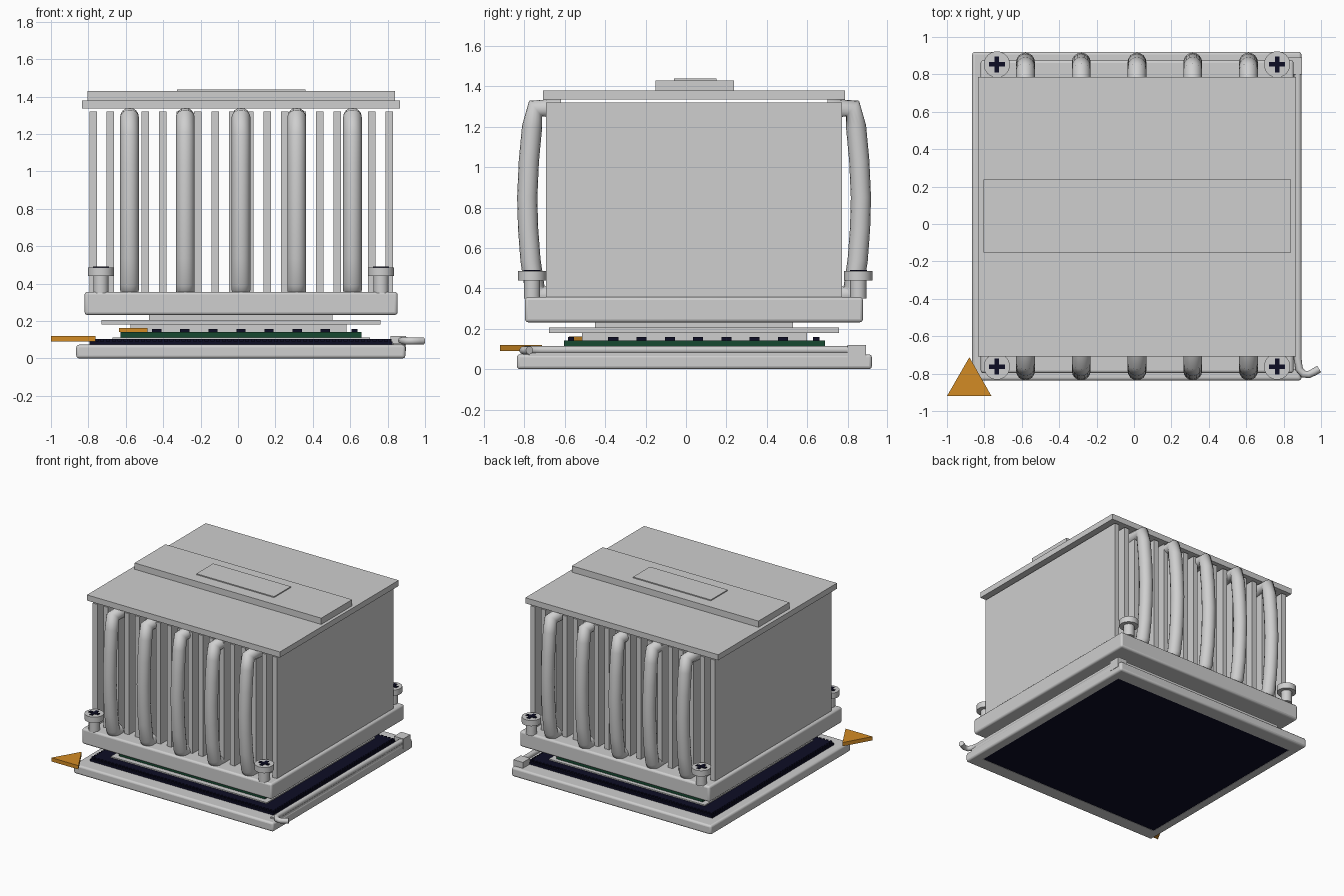
import bpy
import bmesh
from mathutils import Matrix, Vector

old = bpy.data.objects.get("Cube")
if old:
    bpy.data.objects.remove(old, do_unlink=True)


def material(name, color):
    m = bpy.data.materials.new(name)
    m.use_nodes = True
    m.diffuse_color = (*color, 1)
    m.node_tree.nodes["Principled BSDF"].inputs["Base Color"].default_value = (*color, 1)
    return m


GREY = material("light_grey", (0.62, 0.62, 0.62))
DARK = material("near_black_blue", (0.004, 0.004, 0.018))
GREEN = material("board_green", (0.008, 0.065, 0.03))
GOLD = material("gold", (0.65, 0.26, 0.018))


def finish(name, bm, mat):
    mesh = bpy.data.meshes.new(name)
    bmesh.ops.recalc_face_normals(bm, faces=bm.faces)
    bm.to_mesh(mesh)
    bm.free()
    ob = bpy.data.objects.new(name, mesh)
    bpy.context.collection.objects.link(ob)
    mesh.materials.append(mat)
    return ob


def add_box(bm, x, y, z):
    size = [b - a for a, b in (x, y, z)]
    mid = [(a + b) / 2 for a, b in (x, y, z)]
    bmesh.ops.create_cube(bm, size=1, matrix=Matrix.Translation(mid) @ Matrix.Diagonal((*size, 1)))


def box(name, x, y, z, mat=GREY, bevel=0):
    bm = bmesh.new()
    add_box(bm, x, y, z)
    ob = finish(name, bm, mat)
    if bevel:
        mod = ob.modifiers.new("rounded_edges", "BEVEL")
        mod.width, mod.segments = bevel, 3
        smooth(ob)
    return ob


def smooth(ob):
    bpy.ops.object.select_all(action="DESELECT")
    ob.select_set(True)
    bpy.context.view_layer.objects.active = ob
    bpy.ops.object.shade_smooth_by_angle()


def add_cylinder(bm, x, y, z0, z1, r):
    bmesh.ops.create_cone(bm, cap_ends=True, segments=32, radius1=r, radius2=r,
                          depth=z1 - z0, matrix=Matrix.Translation((x, y, (z0 + z1) / 2)))


def tube(name, points, radius):
    cu = bpy.data.curves.new(name, "CURVE")
    cu.dimensions = "3D"
    cu.bevel_depth, cu.bevel_resolution, cu.use_fill_caps = radius, 6, True
    sp = cu.splines.new("POLY")
    sp.points.add(len(points) - 1)
    for p, co in zip(sp.points, points):
        p.co = (*co, 1)
    sp.use_smooth = True
    ob = bpy.data.objects.new(name, cu)
    bpy.context.collection.objects.link(ob)
    cu.materials.append(GREY)


def triangle(name, points, z0, z1):
    bm = bmesh.new()
    face = bm.faces.new([bm.verts.new((x, y, z0)) for x, y in points])
    ext = bmesh.ops.extrude_face_region(bm, geom=[face])
    top = [v for v in ext["geom"] if isinstance(v, bmesh.types.BMVert)]
    bmesh.ops.translate(bm, verts=top, vec=Vector((0, 0, z1 - z0)))
    if not any(len(f.verts) == 3 and f.calc_center_median().z < z0 + 1e-4 for f in bm.faces):
        bm.faces.new([v for v in bm.verts if v.co.z < z0 + 1e-4])
    finish(name, bm, GOLD)


# Socket frame with its opening
frame = box("socket_frame", (-0.865, 0.895), (-0.837, 0.92), (0, 0.073), bevel=0.015)
cutter = box("frame_cutter", (-0.795, 0.825), (-0.725, 0.805), (-0.1, 0.2))
cut = frame.modifiers.new("opening", "BOOLEAN")
cut.object, cut.operation, cut.solver = cutter, "DIFFERENCE", "EXACT"
bpy.context.view_layer.objects.active = frame
for mod_name in [m.name for m in frame.modifiers]:
    bpy.ops.object.modifier_apply(modifier=mod_name)
bpy.data.objects.remove(cutter, do_unlink=True)
box("lever_rail", (0.83, 0.893), (-0.777, 0.837), (0.05, 0.083))
box("lever_hinge", (0.815, 0.897), (0.80, 0.89), (0.04, 0.12))

# Contact field with a toothed border
box("contact_field", (-0.795, 0.825), (-0.725, 0.805), (0.002, 0.09), DARK)
bm = bmesh.new()
N = 52
for i in range(N):
    x = -0.78 + i * 1.58 / (N - 1)
    y = -0.71 + i * 1.49 / (N - 1)
    for side in (-0.715, 0.79):
        add_box(bm, (x, x + 0.015), (side - 0.007, side + 0.007), (0.08, 0.104))
    for side in (-0.785, 0.815):
        add_box(bm, (side - 0.007, side + 0.007), (y, y + 0.015), (0.08, 0.104))
finish("contact_border", bm, DARK)
box("contact_cover", (-0.778, 0.808), (-0.708, 0.783), (0.08, 0.104), DARK)

# Locking lever with bent handle
tube("locking_lever", [(0.876, 0.84, 0.095), (0.876, -0.72, 0.095), (0.883, -0.775, 0.095),
                       (0.905, -0.802, 0.093), (0.935, -0.805, 0.093), (0.965, -0.79, 0.093),
                       (0.99, -0.775, 0.093)], 0.02)

# Chip package
box("package_pins", (-0.67, 0.705), (-0.645, 0.72), (0.1, 0.113))
box("package_board", (-0.628, 0.66), (-0.604, 0.688), (0.113, 0.142), GREEN)
box("heat_spreader", (-0.575, 0.58), (-0.515, 0.6), (0.142, 0.18))
box("heat_spreader_flange", (-0.73, 0.762), (-0.678, 0.757), (0.18, 0.205))
box("thermal_pad", (-0.475, 0.505), (-0.45, 0.53), (0.205, 0.235))

# Small components round the board edge
bm = bmesh.new()
for i in range(7):
    p = -0.434 + 0.15 * i
    q = -0.36 + 0.14 * i
    for y in (-0.57, 0.645):
        add_box(bm, (p - 0.025, p + 0.025), (y - 0.015, y + 0.015), (0.14, 0.158))
    for x in (-0.6, 0.623):
        add_box(bm, (x - 0.016, x + 0.016), (q - 0.025, q + 0.025), (0.14, 0.158))
finish("board_capacitors", bm, DARK)

# Corner markers
triangle("corner_marker", [(-0.88, -0.712), (-1.0, -0.92), (-0.762, -0.92)], 0.09, 0.12)
triangle("board_marker", [(-0.56, -0.45), (-0.635, -0.58), (-0.485, -0.58)], 0.142, 0.162)

# Cooler base, fins and top plates
box("cooler_base", (-0.82, 0.853), (-0.797, 0.876), (0.232, 0.356), bevel=0.015)
bm = bmesh.new()
for i in range(18):
    x = -0.775 + i * 0.0932
    add_box(bm, (x - 0.02, x + 0.02), (-0.693, 0.772), (0.35, 1.32))
finish("cooling_fins", bm, GREY)
box("top_plate", (-0.835, 0.865), (-0.708, 0.787), (1.335, 1.38))
box("top_strip", (-0.805, 0.84), (-0.152, 0.237), (1.38, 1.43))
box("top_badge_plate", (-0.325, 0.36), (-0.06, 0.152), (1.43, 1.438))

# Heat pipes, front and back
PROFILE = [(0.66, 1.29), (0.785, 1.29), (0.802, 1.2), (0.818, 1.03), (0.826, 0.85),
           (0.822, 0.7), (0.81, 0.54), (0.789, 0.4), (0.775, 0.365), (0.72, 0.365)]
for i in range(5):
    x = -0.58 + i * 0.298
    for side, label in ((-1, "front"), (1, "back")):
        tube(f"heat_pipe_{label}_{i + 1}", [(x, 0.04 + side * d, z) for d, z in PROFILE], 0.05)

# Corner screws with cross recess
for sx, x in (("right", -0.733), ("left", 0.765)):
    for sy, y in (("front", -0.762), ("back", 0.853)):
        bm = bmesh.new()
        add_cylinder(bm, x, y, 0.35, 0.44, 0.04)
        add_cylinder(bm, x, y, 0.44, 0.486, 0.07)
        smooth(finish(f"screw_{sy}_{sx}", bm, GREY))
        bm = bmesh.new()
        add_box(bm, (x - 0.042, x + 0.042), (y - 0.012, y + 0.012), (0.484, 0.491))
        add_box(bm, (x - 0.012, x + 0.012), (y - 0.042, y + 0.042), (0.484, 0.4905))
        finish(f"screw_cross_{sy}_{sx}", bm, DARK)
